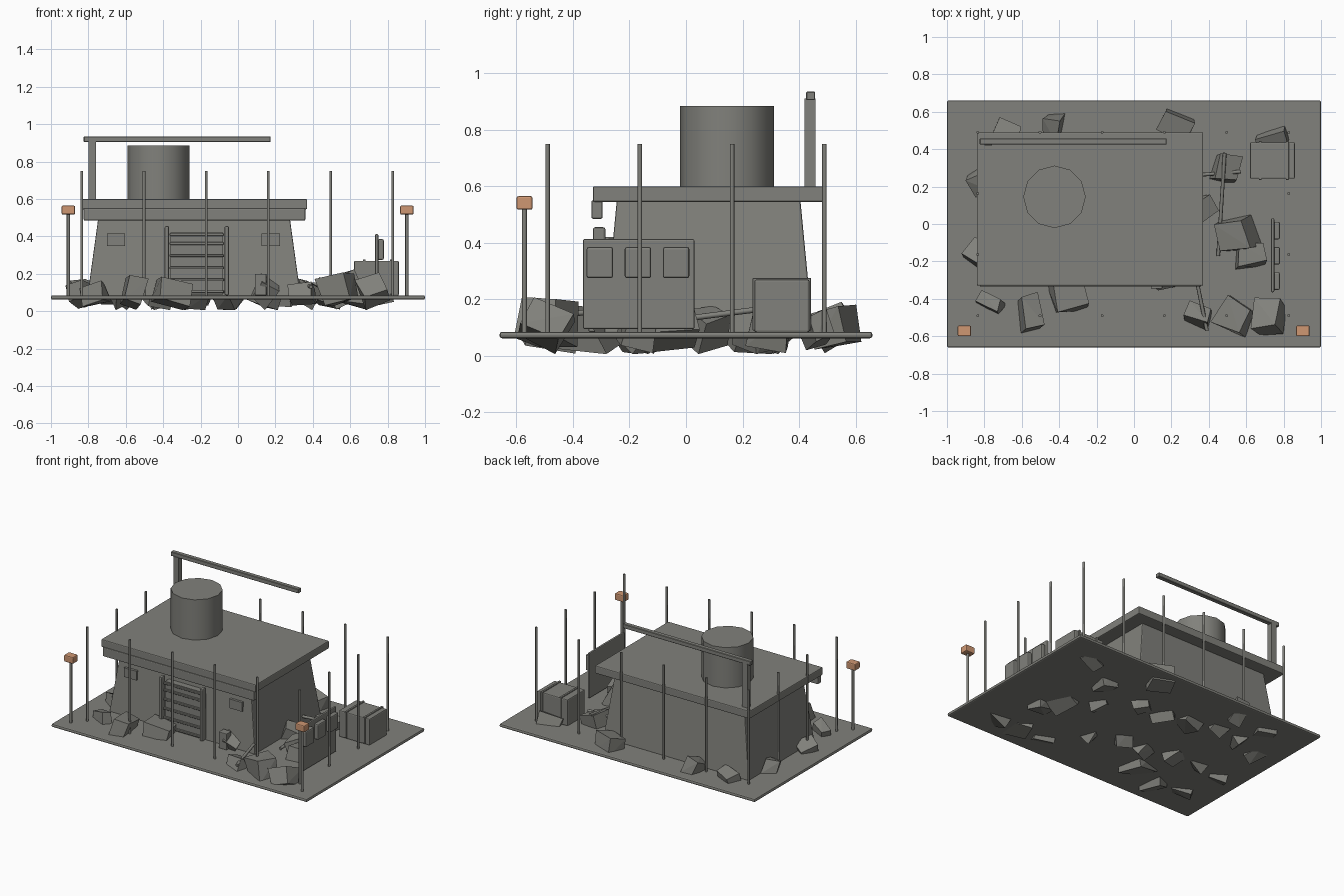
import bpy, bmesh, math, random
from mathutils import Vector, Euler

if "Cube" in bpy.data.objects:
    bpy.data.objects.remove(bpy.data.objects["Cube"])

random.seed(7)


def material(name, rgb):
    m = bpy.data.materials.new(name)
    m.diffuse_color = (*rgb, 1)
    m.use_nodes = True
    m.node_tree.nodes["Principled BSDF"].inputs["Base Color"].default_value = m.diffuse_color
    return m


CONCRETE = material("grey concrete", (0.22, 0.22, 0.20))
LAMP = material("lamp orange", (0.62, 0.31, 0.17))


def finish(bm, name, mat):
    bmesh.ops.recalc_face_normals(bm, faces=bm.faces)
    me = bpy.data.meshes.new(name)
    bm.to_mesh(me)
    bm.free()
    me.materials.append(mat)
    ob = bpy.data.objects.new(name, me)
    bpy.context.collection.objects.link(ob)
    return ob


def box(name, x, y, z, mat=CONCRETE, bevel=0.0, taper=(0, 0), segments=2):
    """Box from (min, max) ranges; taper insets the top on x and y."""
    bm = bmesh.new()
    bmesh.ops.create_cube(bm, size=1)
    for v in bm.verts:
        top = v.co.z > 0
        sx, sy = (1 if v.co.x > 0 else -1), (1 if v.co.y > 0 else -1)
        v.co = (x[sx > 0] - sx * taper[0] * top,
                y[sy > 0] - sy * taper[1] * top, z[top])
    ob = finish(bm, name, mat)
    if bevel:
        mod = ob.modifiers.new("edge", 'BEVEL')
        mod.width, mod.segments = bevel, segments
    return ob


def rod(name, a, b, r, sides=8, smooth=True):
    """Cylinder between two points."""
    a, b = Vector(a), Vector(b)
    bm = bmesh.new()
    bmesh.ops.create_cone(bm, cap_ends=True, segments=sides, radius1=r, radius2=r,
                          depth=(b - a).length)
    ob = finish(bm, name, CONCRETE)
    for p in ob.data.polygons:
        p.use_smooth = smooth and len(p.vertices) == 4
    ob.location = (a + b) / 2
    ob.rotation_euler = (b - a).to_track_quat('Z', 'Y').to_euler()
    return ob


def chunk(name, x, y, z, size, turn, tilt=0.45):
    """Irregular broken block, tipped into the slab."""
    bm = bmesh.new()
    bmesh.ops.create_cube(bm, size=1)
    rot = Euler((random.uniform(-tilt, tilt), random.uniform(-tilt, tilt), turn)).to_matrix()
    for v in bm.verts:
        co = Vector([c * s * random.uniform(0.75, 1.1) for c, s in zip(v.co, size)])
        v.co = rot @ co
    hull = bmesh.ops.convex_hull(bm, input=bm.verts)
    junk = [g for g in hull["geom_interior"] if isinstance(g, bmesh.types.BMVert)]
    bmesh.ops.delete(bm, geom=junk, context='VERTS')
    # keep the deepest corner above the ground plane
    low = min(v.co.z for v in bm.verts)
    z = max(z, 0.006 - low)
    for v in bm.verts:
        v.co += Vector((x, y, z))
    return finish(bm, name, CONCRETE)


# Ground slab
box("ground_slab", (-1, 1), (-0.66, 0.66), (0.062, 0.085), bevel=0.009)

# Bunker body and roof
box("bunker_walls", (-0.805, 0.335), (-0.29, 0.45), (0.08, 0.55), taper=(0.065, 0.045), bevel=0.006)
box("roof_slab", (-0.84, 0.37), (-0.33, 0.49), (0.545, 0.60), bevel=0.006)
box("roof_front_beam", (-0.825, 0.36), (-0.335, -0.295), (0.485, 0.55), bevel=0.006)

# Slatted door with side posts
box("door_panel", (-0.36, -0.08), (-0.302, -0.25), (0.09, 0.42))
for z in (0.105, 0.168, 0.232, 0.297, 0.362, 0.41):
    box("door_slat", (-0.365, -0.075), (-0.314, -0.295), (z - 0.007, z + 0.007), bevel=0.002, segments=1)
for x in (-0.38, -0.06):
    box("door_post", (x - 0.012, x + 0.012), (-0.33, -0.285), (0.085, 0.455), bevel=0.008)

# Wall vents
for x in (-0.652, 0.175):
    box("wall_vent", (x - 0.049, x + 0.049), (-0.275, -0.22), (0.35, 0.415))

# Small canister beside the door
box("canister", (0.09, 0.152), (-0.345, -0.29), (0.085, 0.20), bevel=0.004)

# Roof tank
rod("roof_tank", (-0.425, 0.145, 0.598), (-0.425, 0.145, 0.885), 0.167, 12)

# Gallows mast on the roof
box("mast_post", (-0.80, -0.758), (0.42, 0.458), (0.59, 0.91))
box("mast_arm", (-0.825, 0.175), (0.425, 0.457), (0.905, 0.935), bevel=0.003, segments=1)

# Perimeter stakes
xs = [-0.835 + i * 0.3325 for i in range(6)]
stakes = [(x, y) for x in xs for y in (-0.49, 0.49)]
stakes += [(x, y) for x in (xs[0], xs[-1]) for y in (-0.163, 0.163)]
for x, y in stakes:
    rod("fence_stake", (x, y, 0.075), (x, y, 0.75), 0.008, 6)

# Lamp posts
for x in (-0.907, 0.903):
    rod("lamp_post", (x, -0.572, 0.075), (x, -0.572, 0.53), 0.009, 8)
    box("lamp_head", (x - 0.036, x + 0.036), (-0.60, -0.543), (0.517, 0.565), LAMP, bevel=0.007)

# Equipment board with three raised panels
box("equipment_board", (0.733, 0.75), (-0.365, 0.03), (0.095, 0.413), bevel=0.006)
for y in (-0.305, -0.17, -0.035):
    box("board_panel", (0.745, 0.78), (y - 0.047, y + 0.047), (0.275, 0.385), bevel=0.008)

# Supply crate with straps
box("supply_crate", (0.62, 0.86), (0.242, 0.437), (0.083, 0.27), bevel=0.007)
for x in (0.675, 0.82):
    box("crate_strap", (x - 0.008, x + 0.008), (0.236, 0.443), (0.09, 0.276), bevel=0.002, segments=1)

# Loose rubble: x, y, z, length, width, height, turn
rubble = [
    (-0.77, -0.42, 0.09, 0.14, 0.08, 0.11, -0.4), (-0.56, -0.48, 0.11, 0.11, 0.19, 0.15, 0.1),
    (-0.35, -0.38, 0.09, 0.18, 0.17, 0.13, 0.15), (0.34, -0.49, 0.09, 0.14, 0.10, 0.10, -0.3),
    (0.54, -0.49, 0.12, 0.18, 0.16, 0.16, -0.5), (0.72, -0.50, 0.10, 0.15, 0.17, 0.14, 0.1),
    (0.55, -0.05, 0.12, 0.18, 0.17, 0.15, 0.2), (0.62, -0.17, 0.10, 0.15, 0.12, 0.13, 0.1),
    (0.49, 0.30, 0.10, 0.12, 0.15, 0.14, -0.2), (0.74, 0.46, 0.09, 0.17, 0.08, 0.11, 0.3),
    (0.22, 0.53, 0.10, 0.17, 0.13, 0.13, -0.4), (-0.43, 0.52, 0.10, 0.10, 0.12, 0.12, -0.2),
    (-0.68, 0.49, 0.09, 0.15, 0.10, 0.10, -0.4), (-0.82, 0.22, 0.10, 0.10, 0.13, 0.12, 0.4),
    (-0.84, -0.15, 0.09, 0.12, 0.13, 0.11, -0.5), (0.36, 0.08, 0.09, 0.12, 0.12, 0.13, 0.6),
]
for x, y, z, l, w, h, turn in rubble:
    chunk("rubble_chunk", x, y, z, (l, w, h), turn)

# Buried rubble under the bunker and around its foot
for i in range(10):
    x, y = -0.62 + 0.19 * (i % 5), (-0.2, 0.3)[i // 5] + random.uniform(-0.08, 0.08)
    chunk("buried_chunk", x, y, 0.08, (0.15, 0.12, 0.13), random.uniform(0, 3), 0.7)

# Bent reinforcement bars among the rubble
rod("rebar_long", (0.485, 0.38, 0.18), (0.45, -0.17, 0.11), 0.010)
rod("rebar_front", (0.335, -0.30, 0.16), (0.39, -0.57, 0.13), 0.010)
rod("rebar_short", (0.32, 0.26, 0.14), (0.57, 0.28, 0.15), 0.010)
